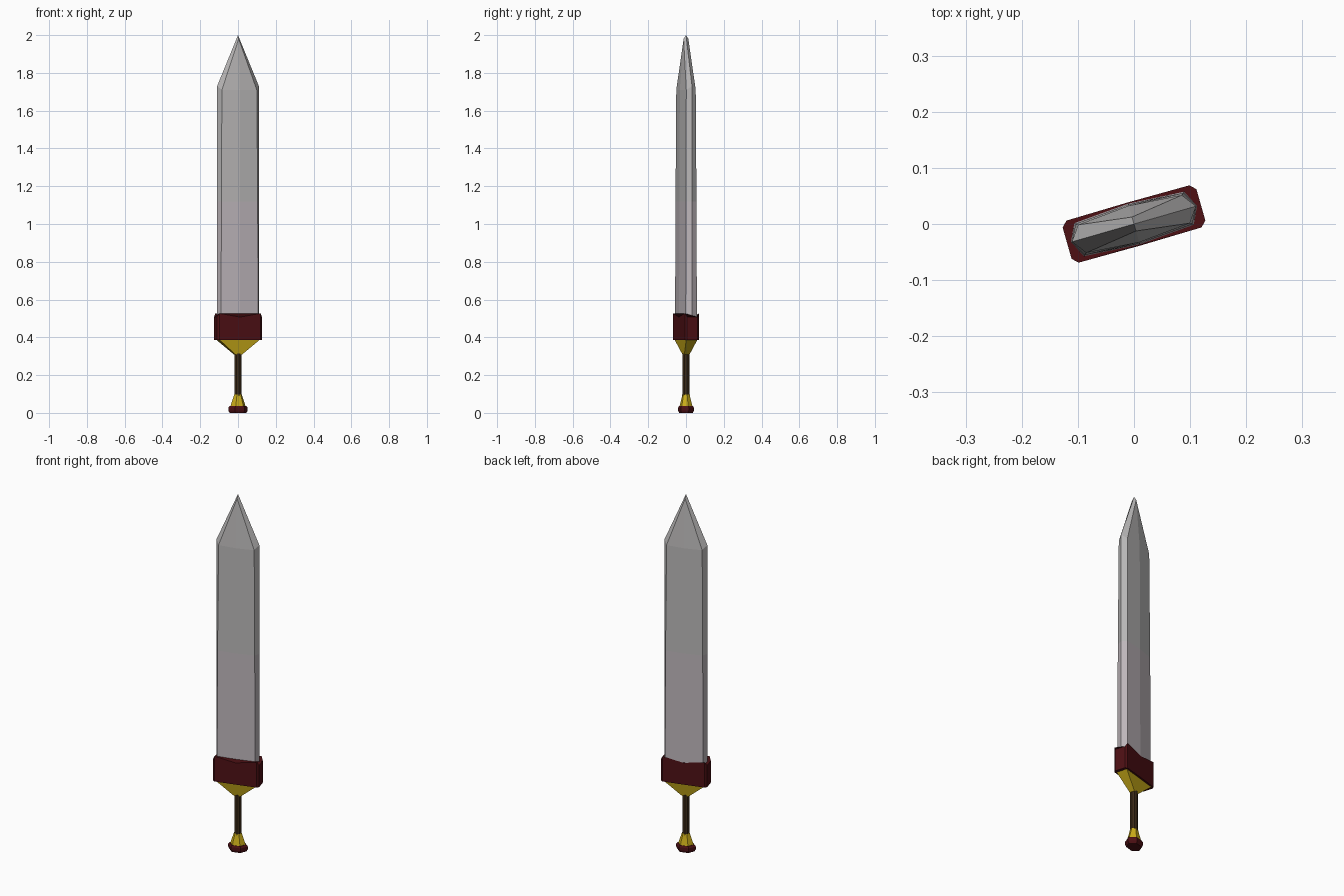
import bpy, bmesh, math

cube = bpy.data.objects.get("Cube")
if cube:
    bpy.data.objects.remove(cube, do_unlink=True)

TURN = math.radians(16)


def material(name, rgb):
    m = bpy.data.materials.new(name)
    m.use_nodes = True
    m.diffuse_color = (*rgb, 1)
    m.node_tree.nodes["Principled BSDF"].inputs["Base Color"].default_value = (*rgb, 1)
    return m


steel = material("steel grey", (0.48, 0.47, 0.47))
warm_steel = material("warm steel", (0.51, 0.465, 0.49))
dark_red = material("dark red", (0.075, 0.005, 0.007))
gold = material("gold", (0.6, 0.42, 0.01))
leather = material("dark leather", (0.045, 0.024, 0.009))


def loft(name, rings, mats, pick=None):
    """Skin a stack of equal-sized rings, cap both ends, weld collapsed points."""
    bm = bmesh.new()
    rows = [[bm.verts.new(p) for p in ring] for ring in rings]
    n = len(rows[0])
    for low, high in zip(rows, rows[1:]):
        for i in range(n):
            j = (i + 1) % n
            bm.faces.new((low[i], low[j], high[j], high[i]))
    bm.faces.new(rows[0][::-1])
    bm.faces.new(rows[-1])
    bmesh.ops.remove_doubles(bm, verts=bm.verts, dist=0.0005)
    bmesh.ops.recalc_face_normals(bm, faces=bm.faces)
    if pick:
        for f in bm.faces:
            f.material_index = pick(f.calc_center_median())
    me = bpy.data.meshes.new(name)
    bm.to_mesh(me)
    bm.free()
    for m in mats:
        me.materials.append(m)
    ob = bpy.data.objects.new(name, me)
    ob.rotation_euler.z = TURN
    bpy.context.collection.objects.link(ob)
    return ob


def blade_ring(edge, bevel_x, bevel_y, ridge, z_edge, z_bevel, z_ridge):
    """Eight points: two cutting edges, four bevel corners, two ridges."""
    half = [(edge, 0, z_edge), (bevel_x, bevel_y, z_bevel),
            (0, ridge, z_ridge), (-bevel_x, bevel_y, z_bevel)]
    return half + [(-x, -y, z) for x, y, z in half]


def oval(sides, rx, ry, z):
    return [(rx * math.cos(math.tau * i / sides), ry * math.sin(math.tau * i / sides), z)
            for i in range(sides)]


# Blade, in two steel tones, closing to a narrow point
loft("blade", [
    blade_ring(0.117, 0.102, 0.031, 0.038, 0.45, 0.45, 0.45),
    blade_ring(0.116, 0.100, 0.029, 0.036, 1.12, 1.12, 1.12),
    blade_ring(0.115, 0.096, 0.026, 0.034, 1.73, 1.71, 1.71),
    blade_ring(0, 0, 0.013, 0.013, 2.0, 1.98, 1.98),
], [steel, warm_steel], lambda c: 1 if c.z < 1.12 else 0)


# Guard, with raised corners and a dip in the middle of each side
def guard_ring(z_end, z_corner, z_mid):
    half = [(0.124, -0.029, z_end), (0.124, 0.029, z_end), (0.114, 0.039, z_corner),
            (0, 0.040, z_mid), (-0.114, 0.039, z_corner)]
    return half + [(-x, -y, z) for x, y, z in half]


loft("guard", [guard_ring(0.385, 0.385, 0.385), guard_ring(0.507, 0.527, 0.507)], [dark_red])


# Gold collar tapering from guard to grip
def box_ring(x, y, z):
    return [(x, y, z), (-x, y, z), (-x, -y, z), (x, -y, z)]


loft("collar", [box_ring(0.017, 0.014, 0.308), box_ring(0.112, 0.031, 0.388)], [gold])

# Grip
loft("grip", [oval(8, 0.019, 0.019, z) for z in (0.09, 0.315)], [leather])

# Flared pommel and its base
loft("pommel", [oval(6, 0.042, 0.034, 0.034), oval(6, 0.025, 0.022, 0.085),
                oval(6, 0.021, 0.020, 0.098)], [gold])
loft("pommel_base", [oval(6, 0.046, 0.036, 0.0), oval(6, 0.053, 0.041, 0.012),
                     oval(6, 0.053, 0.041, 0.028), oval(6, 0.045, 0.036, 0.037)], [dark_red])
